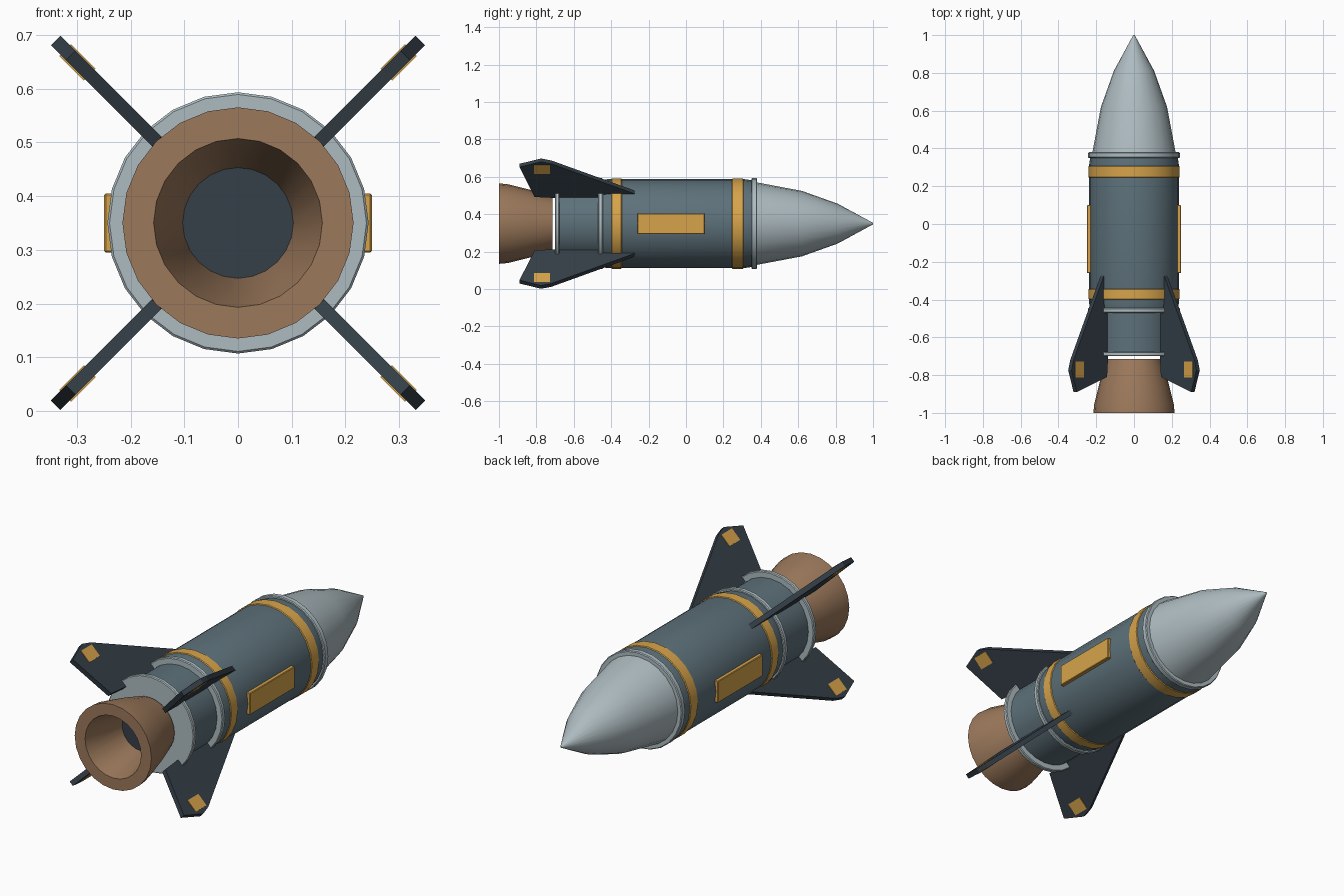
import bpy, bmesh, math
from mathutils import Matrix, Vector

if "Cube" in bpy.data.objects:
    bpy.data.objects.remove(bpy.data.objects["Cube"])

SIDES = 24
AXIS_Z = 0.35


def material(name, rgb):
    m = bpy.data.materials.new(name)
    m.diffuse_color = (*rgb, 1)
    m.use_nodes = True
    m.node_tree.nodes["Principled BSDF"].inputs["Base Color"].default_value = m.diffuse_color
    return m


SLATE = material("slate", (0.11, 0.165, 0.195))
PALE = material("pale_grey", (0.42, 0.50, 0.53))
GOLD = material("gold", (0.68, 0.37, 0.07))
COPPER = material("copper", (0.33, 0.19, 0.105))
DARK = material("dark", (0.035, 0.05, 0.065))


def finish(name, bm, mat, smooth=False):
    bmesh.ops.remove_doubles(bm, verts=bm.verts, dist=1e-5)
    bmesh.ops.recalc_face_normals(bm, faces=bm.faces)
    mesh = bpy.data.meshes.new(name)
    bm.to_mesh(mesh)
    bm.free()
    mesh.materials.append(mat)
    ob = bpy.data.objects.new(name, mesh)
    bpy.context.collection.objects.link(ob)
    if smooth:
        bpy.ops.object.select_all(action='DESELECT')
        bpy.context.view_layer.objects.active = ob
        ob.select_set(True)
        bpy.ops.object.shade_smooth_by_angle(angle=math.radians(30))
    return ob


def lathe(name, profile, mat):
    """Revolve a closed (radius, y) profile about the long axis."""
    bm = bmesh.new()
    verts = [bm.verts.new((0, y, AXIS_Z + r)) for r, y in profile]
    edges = [bm.edges.new((a, b)) for a, b in zip(verts, verts[1:] + verts[:1])]
    bmesh.ops.spin(bm, geom=verts + edges, cent=(0, 0, AXIS_Z), axis=(0, 1, 0),
                   angle=2 * math.pi, steps=SIDES)
    bmesh.ops.remove_doubles(bm, verts=bm.verts, dist=1e-5)
    # the axis edge of a solid profile is left over as a wire
    wires = [e for e in bm.edges if not e.link_faces]
    bmesh.ops.delete(bm, geom=wires, context='EDGES')
    return finish(name, bm, mat, True)


def ring(name, r, y0, y1, mat, inner, bevel=0.004):
    return lathe(name, [(inner, y0), (r - bevel, y0), (r, y0 + bevel),
                        (r, y1 - bevel), (r - bevel, y1), (inner, y1)], mat)


def box(name, lo, hi, mat, matrix=Matrix(), bevel=0.0):
    bm = bmesh.new()
    bmesh.ops.create_cube(bm, size=1)
    lo, hi = Vector(lo), Vector(hi)
    for v in bm.verts:
        v.co = Vector(a * b for a, b in zip(v.co, hi - lo)) + (lo + hi) / 2
    if bevel:
        bmesh.ops.bevel(bm, geom=list(bm.edges), offset=bevel, segments=1, affect='EDGES')
    bm.transform(matrix)
    return finish(name, bm, mat)


# hull with narrower engine section
lathe("hull", [(0, -0.69), (0.212, -0.69), (0.212, -0.46), (0.23, -0.455),
               (0.238, -0.42), (0.238, 0.31), (0.23, 0.365), (0, 0.365)], SLATE)

# nose cone
lathe("nose_cone", [(0, 0.37), (0.222, 0.37), (0.175, 0.62), (0.107, 0.81),
                    (0.004, 1.0), (0, 1.0)], PALE)

# collars and painted bands
ring("nose_collar", 0.243, 0.35, 0.38, PALE, 0.20)
ring("middle_collar", 0.243, -0.47, -0.445, PALE, 0.20)
ring("engine_collar", 0.243, -0.70, -0.677, PALE, 0.0)
ring("front_band", 0.2415, 0.245, 0.308, GOLD, 0.22)
ring("rear_band", 0.2415, -0.40, -0.343, GOLD, 0.22)

# engine nozzle and its dark throat
lathe("nozzle", [(0.145, -0.715), (0.18, -0.83), (0.211, -0.955), (0.215, -1.0),
                 (0.157, -1.0), (0.103, -0.78), (0.103, -0.715)], COPPER)
lathe("nozzle_throat", [(0, -0.78), (0.104, -0.78), (0.104, -0.718), (0, -0.718)], DARK)

# side plates
for side, s in (("right", 1), ("left", -1)):
    xs = sorted((s * 0.225, s * 0.249))
    box(side + "_plate", (xs[0], -0.26, 0.295), (xs[1], 0.10, 0.405), GOLD, bevel=0.003)

# four diagonal fins with gold tip patches
FIN = [(0.205, -0.21), (0.465, -0.72), (0.48, -0.775), (0.44, -0.89), (0.214, -0.81),
       (0.205, -0.68)]
HALF = 0.0125
for i in range(4):
    turn = Matrix.Translation((0, 0, AXIS_Z)) @ Matrix.Rotation(
        math.radians(45 + 90 * i), 4, 'Y')
    bm = bmesh.new()
    face = bm.faces.new([bm.verts.new((r, y, -HALF)) for r, y in FIN])
    out = bmesh.ops.extrude_face_region(bm, geom=[face])
    bmesh.ops.translate(bm, vec=(0, 0, 2 * HALF),
                        verts=[v for v in out["geom"] if isinstance(v, bmesh.types.BMVert)])
    bm.transform(turn)
    finish(f"fin_{i + 1}", bm, DARK)
    box(f"fin_patch_{i + 1}", (0.39, -0.812, -HALF - 0.003),
        (0.455, -0.727, HALF + 0.003), GOLD, turn)
